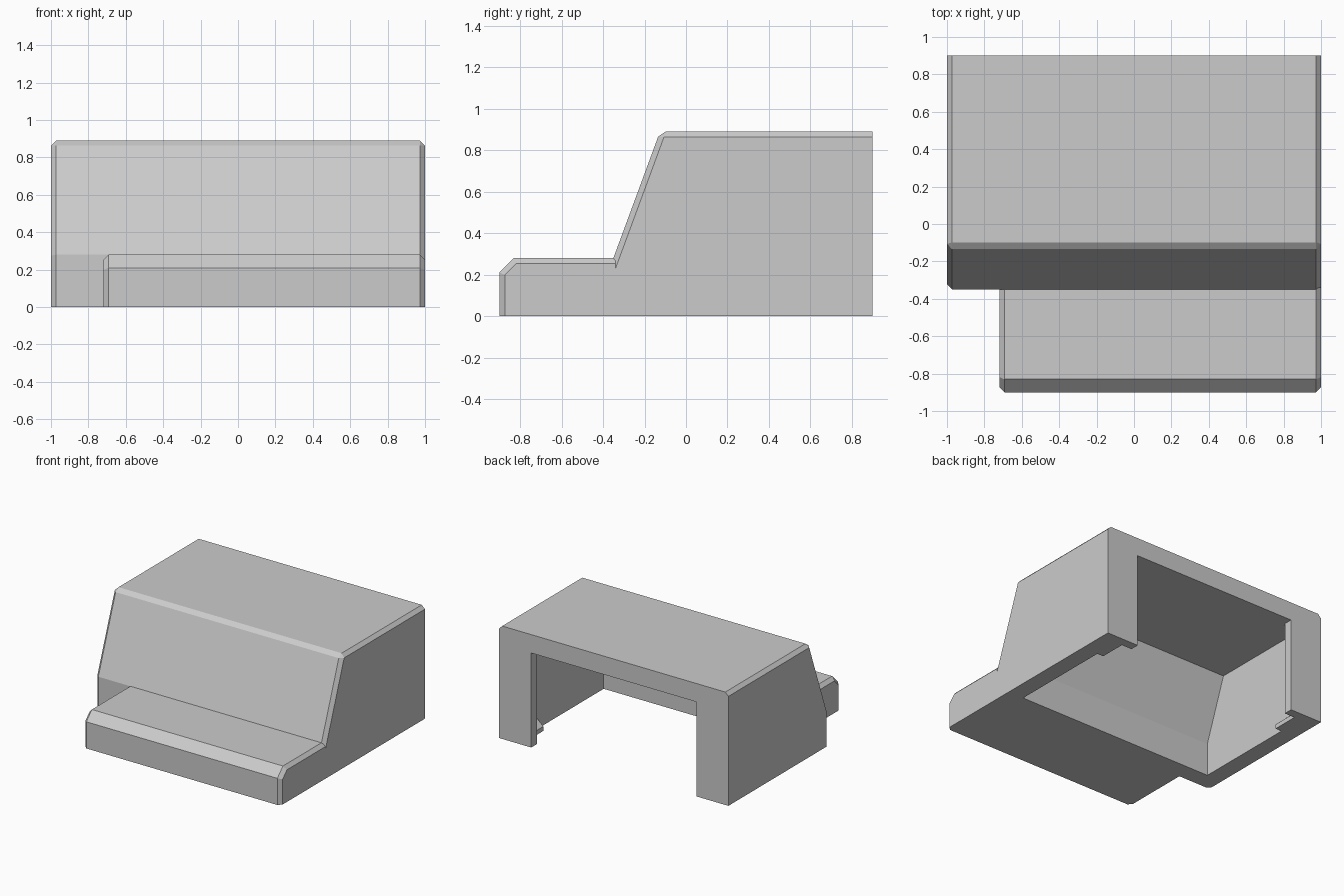
import bpy
import bmesh
from mathutils import Vector

cube = bpy.data.objects.get("Cube")
if cube:
    bpy.data.objects.remove(cube, do_unlink=True)

grey = bpy.data.materials.new("plain_grey")
grey.use_nodes = True
grey.diffuse_color = (0.6, 0.6, 0.6, 1)
grey.node_tree.nodes["Principled BSDF"].inputs["Base Color"].default_value = grey.diffuse_color

BEVEL = 0.027


def prism(name, profile, start, end, place, bevel_rule=None):
    """Extrude a 2D profile; place(u, v, t) maps it into space."""
    bm = bmesh.new()
    ring = [bm.verts.new(place(u, v, start)) for u, v in profile]
    face = bm.faces.new(ring)
    made = bmesh.ops.extrude_face_region(bm, geom=[face])["geom"]
    shift = Vector(place(0, 0, end)) - Vector(place(0, 0, start))
    bmesh.ops.translate(bm, vec=shift, verts=[g for g in made if isinstance(g, bmesh.types.BMVert)])
    bmesh.ops.recalc_face_normals(bm, faces=bm.faces[:])
    if bevel_rule:
        edges = [e for e in bm.edges if bevel_rule((e.verts[0].co + e.verts[1].co) / 2)]
        bmesh.ops.bevel(bm, geom=edges, offset=BEVEL, segments=1, profile=0.5,
                        affect='EDGES', clamp_overlap=True)
        bmesh.ops.recalc_face_normals(bm, faces=bm.faces[:])
    mesh = bpy.data.meshes.new(name)
    bm.to_mesh(mesh)
    bm.free()
    mesh.materials.append(grey)
    obj = bpy.data.objects.new(name, mesh)
    bpy.context.collection.objects.link(obj)
    return obj


def along_x(u, v, t):
    return (t, u, v)


def along_y(u, v, t):
    return (u, t, v)


def cut(target, cutter):
    cutter.hide_render = True
    mod = target.modifiers.new("cut", 'BOOLEAN')
    mod.operation = 'DIFFERENCE'
    mod.solver = 'EXACT'
    mod.object = cutter
    bpy.context.view_layer.objects.active = target
    bpy.ops.object.modifier_apply(modifier=mod.name)
    bpy.data.objects.remove(cutter, do_unlink=True)


# Which edges of the housing and step are chamfered
def housing_rule(m):
    if abs(m.x) < 0.1:
        return m.z > 0.8 and m.y < 0.5
    front_upright = m.z < 0.2
    return m.z > 0.1 and m.y < 0.85 and not (front_upright and m.x > 0)


def step_rule(m):
    return abs(m.x - 0.14) > 0.5 and m.z > 0.05 and m.y < -0.345


# Housing with sloped front
housing = prism("housing",
                [(0.9, 0), (0.9, 0.89), (-0.125, 0.89), (-0.35, 0.28), (-0.35, 0)],
                -1, 1, along_x, housing_rule)

# Hollow inside, open below, with a narrower opening at the back
cut(housing, prism("cavity_cutter",
                   [(-0.21, -0.1), (-0.21, 0.26), (-0.03, 0.745), (0.83, 0.745), (0.83, -0.1)],
                   -0.865, 0.865, along_x))
cut(housing, prism("opening_cutter",
                   [(0.8, -0.1), (0.8, 0.745), (1, 0.745), (1, -0.1)],
                   -0.72, 0.72, along_x))

# Low front step, flush with one side
prism("front_step",
      [(-0.9, 0), (-0.9, 0.21), (-0.83, 0.28), (-0.34, 0.28), (-0.34, 0)],
      -0.72, 1, along_x, step_rule)

# Small ramped catches at the bottom of both inner walls
for side, label in ((-1, "right"), (1, "left")):
    prism(label + "_catch",
          [(side * x, z) for x, z in ((0.87, 0), (0.81, 0), (0.81, 0.035), (0.865, 0.085), (0.87, 0.085))],
          0.62, 0.84, along_y)
